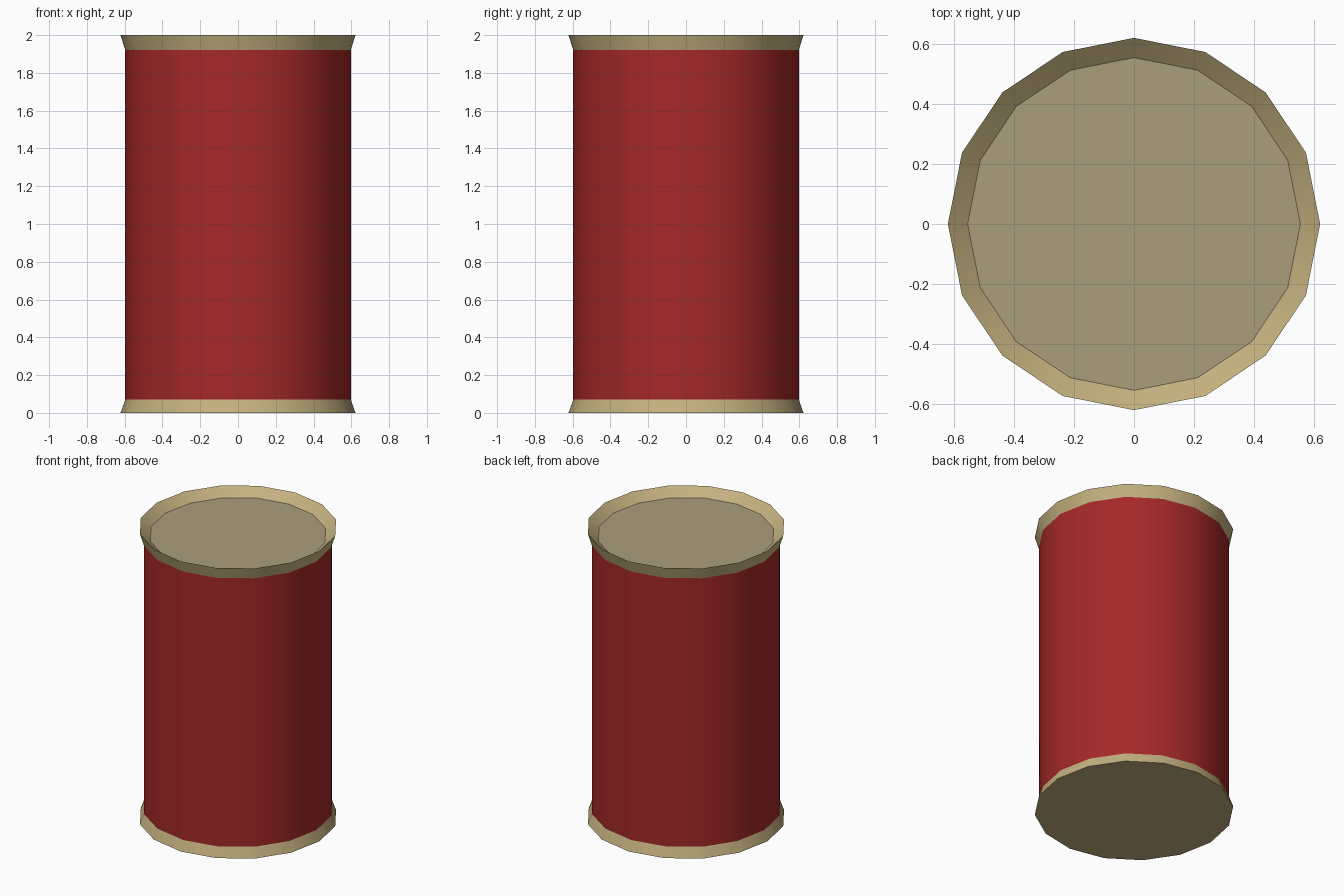
import bpy
import bmesh
from math import cos, sin, tau, radians

SIDES = 16

cube = bpy.data.objects.get("Cube")
if cube:
    bpy.data.objects.remove(cube, do_unlink=True)


def material(name, srgb):
    """Flat material from 0-255 display values."""
    def to_linear(v):
        v /= 255
        return v / 12.92 if v <= 0.04045 else ((v + 0.055) / 1.055) ** 2.4
    color = (*[to_linear(v) for v in srgb], 1)
    mat = bpy.data.materials.new(name)
    mat.use_nodes = True
    mat.diffuse_color = color
    mat.node_tree.nodes["Principled BSDF"].inputs["Base Color"].default_value = color
    return mat


def lathe(name, profile, mat, cap_first=False, cap_last=False):
    """Turn (radius, height) points, listed bottom to top on the outside, about z."""
    bm = bmesh.new()
    rings = [[bm.verts.new((r * cos(tau * i / SIDES), r * sin(tau * i / SIDES), z))
              for i in range(SIDES)] for r, z in profile]
    for low, high in zip(rings, rings[1:]):
        for i in range(SIDES):
            j = (i + 1) % SIDES
            bm.faces.new((low[i], low[j], high[j], high[i]))
    if cap_first:
        bm.faces.new(rings[0][::-1])
    if cap_last:
        bm.faces.new(rings[-1])
    mesh = bpy.data.meshes.new(name)
    bm.to_mesh(mesh)
    bm.free()
    mesh.materials.append(mat)
    obj = bpy.data.objects.new(name, mesh)
    bpy.context.collection.objects.link(obj)
    bpy.ops.object.select_all(action="DESELECT")
    obj.select_set(True)
    bpy.context.view_layer.objects.active = obj
    bpy.ops.object.shade_smooth_by_angle(angle=radians(30))
    return obj


red = material("red paint", (165, 40, 40))
tan = material("tan rim", (196, 177, 127))
lid = material("dull tan lid", (170, 158, 123))

BODY_R, RIM_R, LID_R = 0.597, 0.622, 0.556
BASE_TOP, BODY_TOP, TOP, LID_Z = 0.07, 1.92, 2.0, 1.945

# Straight can wall
lathe("body", [(BODY_R, BASE_TOP), (BODY_R, BODY_TOP)], red)

# Flared foot, closed underneath
lathe("bottom_rim", [(RIM_R, 0), (BODY_R, BASE_TOP)], tan, cap_first=True)

# Flared lip that folds over and slopes down to the lid
lathe("top_rim", [(BODY_R, BODY_TOP), (RIM_R, TOP), (LID_R, LID_Z)], tan)

# Recessed flat lid
lathe("lid", [(LID_R, LID_Z)], lid, cap_last=True)
